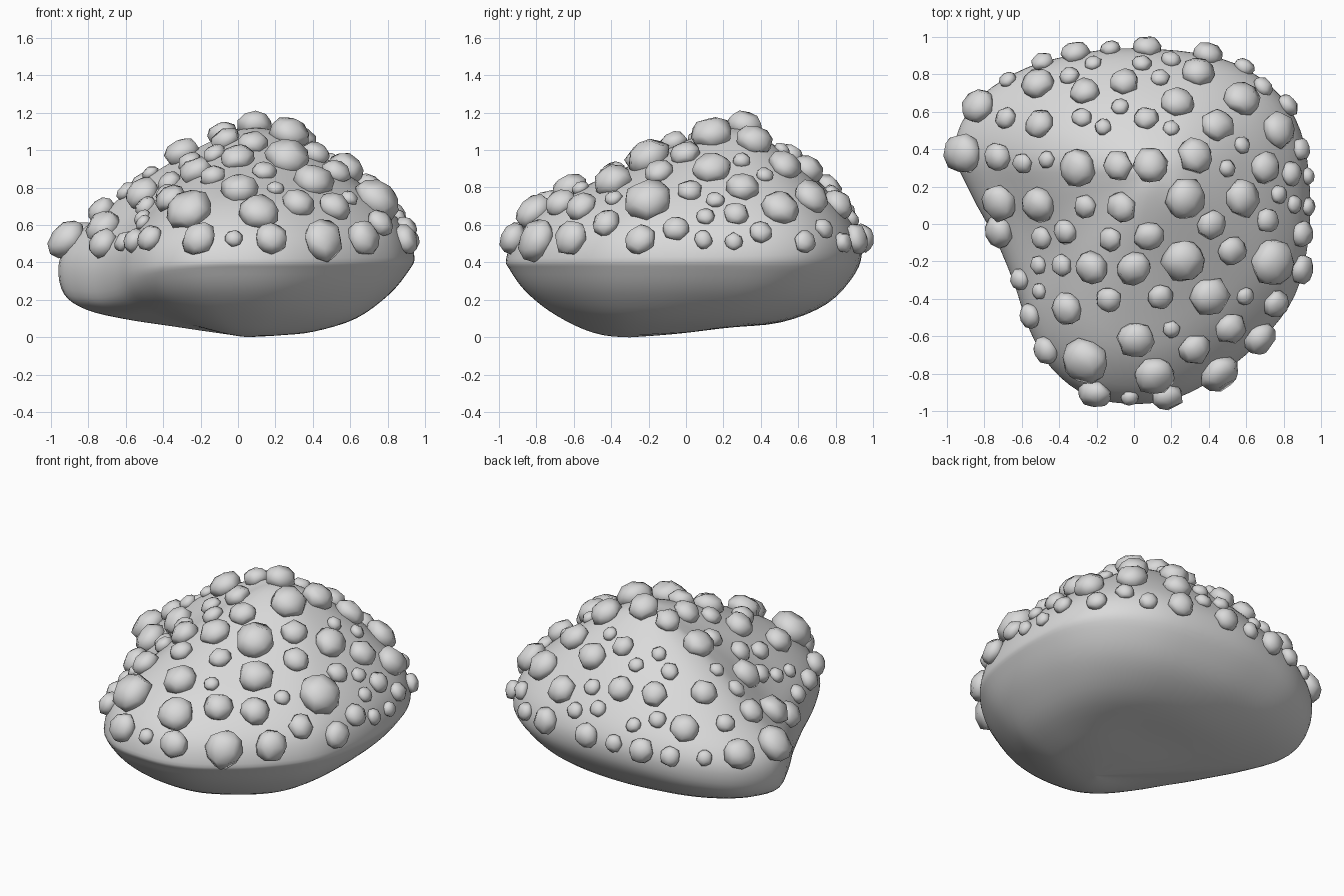
import bpy
import bmesh
import math
import random
from mathutils import Vector, Matrix
from mathutils.bvhtree import BVHTree

random.seed(7)
default_cube = bpy.data.objects.get("Cube")
if default_cube:
    bpy.data.objects.remove(default_cube, do_unlink=True)

# Plain grey stone
stone = bpy.data.materials.new("grey_stone")
stone.use_nodes = True
stone.diffuse_color = (0.7, 0.7, 0.7, 1)
for node in stone.node_tree.nodes:
    if node.type == 'BSDF_PRINCIPLED':
        node.inputs["Base Color"].default_value = stone.diffuse_color


def smooth_path(points, steps, closed):
    """Catmull-Rom curve through the points."""
    pts = [Vector(p) for p in points]
    count = len(pts)

    def get(i):
        return pts[i % count] if closed else pts[max(0, min(count - 1, i))]

    path = []
    for i in range(count if closed else count - 1):
        a, b, c, d = get(i - 1), get(i), get(i + 1), get(i + 2)
        for k in range(steps):
            t = k / steps
            path.append(b + (c - a) * t / 2
                        + (a * 2 - b * 5 + c * 4 - d) * t ** 2 / 2
                        + (b * 3 - a - c * 3 + d) * t ** 3 / 2)
    return path


def make_object(name, bm):
    mesh = bpy.data.meshes.new(name)
    bm.to_mesh(mesh)
    bm.free()
    mesh.materials.append(stone)
    mesh.shade_smooth()
    obj = bpy.data.objects.new(name, mesh)
    bpy.context.scene.collection.objects.link(obj)


# Boulder: plan outline at the rim, and the heights of each flank
# from the peak over the rim to the base
outline = [(0.94, 0.2), (0.89, 0.5), (0.74, 0.73), (0.45, 0.89), (0, 0.94),
           (-0.35, 0.9), (-0.63, 0.81), (-0.86, 0.64), (-0.96, 0.4),
           (-0.87, 0.16), (-0.74, -0.08), (-0.64, -0.32), (-0.56, -0.56),
           (-0.44, -0.77), (-0.24, -0.92), (0.02, -0.96), (0.25, -0.92),
           (0.48, -0.79), (0.7, -0.6), (0.86, -0.38), (0.93, -0.1)]
peak = Vector((0.1, 0.27, 1.12))
base = Vector((0.05, -0.3, 0))
upper_reach = [.08, .2, .4, .6, .8, .95, 1]
lower_reach = [.97, .85, .65, .4, .2]
left_flank = [1.11, 1.08, .98, .86, .72, .57, .43, .36, .23, .1, .03, .01]
right_flank = [1.11, 1.06, .95, .81, .63, .49, .36, .21, .14, .1, .06, .03]
front_flank = [1.11, 1.06, .95, .84, .72, .56, .42, .36, .25, .14, .05, .01]
back_flank = [1.11, 1.07, .98, .87, .73, .59, .47, .34, .18, .08, .05, .02]


def section(point):
    """One meridian of the boulder, blended from the two nearest flanks."""
    way = point.normalized()
    side = left_flank if way.x > 0 else right_flank
    end = back_flank if way.y > 0 else front_flank
    heights = [a * way.x ** 2 + b * way.y ** 2 for a, b in zip(side, end)]
    edge = point.to_3d()
    line = [peak.lerp(edge, f) for f in upper_reach]
    line += [base.lerp(edge, f) for f in lower_reach]
    for p, z in zip(line, heights):
        p.z = z
    return smooth_path([peak] + line + [base], 4, False)[1:]


bm = bmesh.new()
columns = [[bm.verts.new(p) for p in section(q)]
           for q in smooth_path(outline, 4, True)]
top_vert, base_vert = bm.verts.new(peak), bm.verts.new(base)
for i, a in enumerate(columns):
    b = columns[(i + 1) % len(columns)]
    bm.faces.new((top_vert, a[0], b[0]))
    bm.faces.new((base_vert, b[-1], a[-1]))
    for k in range(len(a) - 1):
        bm.faces.new((a[k], a[k + 1], b[k + 1], b[k]))
bmesh.ops.recalc_face_normals(bm, faces=bm.faces)
surface = BVHTree.FromBMesh(bm)
make_object("boulder", bm)

# Pebbles: the bigger ones are set by hand as x, y, radius
big_pebbles = [
    (-.82, .62, .1), (-.9, .38, .11), (-.71, .12, .1), (-.76, -.06, .09),
    (-.5, .11, .1), (-.29, .3, .1), (-.51, .74, .09), (-.26, .7, .08),
    (-.31, .9, .08), (.07, .95, .08), (-.05, .75, .08), (.34, .8, .09),
    (.57, .66, .1), (.4, .93, .08), (.23, .64, .09), (.44, .52, .09),
    (.76, .5, .1), (.69, .3, .09), (.32, .36, .1), (.09, .31, .1),
    (.27, .14, .11), (.57, .14, .1), (.26, -.19, .12), (.73, -.2, .13),
    (.52, -.14, .08), (.92, -.25, .08), (.4, -.38, .11), (.51, -.55, .09),
    (.67, -.61, .1), (.47, -.82, .11), (.11, -.8, .11), (.32, -.66, .09),
    (.18, -.93, .09), (-.21, -.91, .09), (-.25, -.72, .13), (-.46, -.67, .08),
    (.01, -.61, .1), (-.35, -.45, .09), (-.22, -.23, .09), (0, -.23, .09),
    (-.06, .09, .08), (.08, -.06, .08), (-.72, .36, .08), (-.5, .53, .08),
    (.41, 0, .08), (.75, -.42, .08), (-.13, -.4, .07), (-.36, -.04, .07),
    (-.08, .31, .08)]


def land(x, y):
    """Drop a point onto the boulder, keeping it above the rim."""
    hit, normal, _, _ = surface.ray_cast(Vector((x, y, 3)), Vector((0, 0, -1)))
    if hit is None or hit.z < 0.5:
        hit, normal, _, _ = surface.find_nearest(Vector((x, y, 0.53)))
    return hit, normal


placed = [(*land(x, y), r) for x, y, r in big_pebbles]

# Smaller pebbles fill the gaps between them
for attempt in range(6000):
    if len(placed) >= 105:
        break
    r = random.uniform(0.045, 0.075)
    hit, normal = land(random.uniform(-1, 1), random.uniform(-1, 1))
    if hit.z > 0.5 and all((hit - p).length > r + s + 0.03
                           for p, _, s in placed):
        placed.append((hit, normal, r))

bm = bmesh.new()
for hit, normal, r in placed:
    turn = normal.to_track_quat('Z', 'Y').to_matrix().to_4x4()
    spin = Matrix.Rotation(random.uniform(0, math.tau), 4, 'Z')
    tilt = Matrix.Rotation(random.uniform(0, math.tau), 4, 'X')
    shape = Matrix.Diagonal((r * random.uniform(0.95, 1.1), r, r * 0.75, 1))
    place = Matrix.Translation(hit + normal * r * 0.2) @ turn @ spin @ shape
    verts = bmesh.ops.create_icosphere(bm, subdivisions=2, radius=1)["verts"]
    for v in verts:
        # Flattened corners give the stone its broad facets
        size = 0.88 if len(v.link_edges) == 5 else 1
        v.co = place @ tilt @ (v.co * size * random.uniform(0.95, 1.06))
make_object("pebbles", bm)
